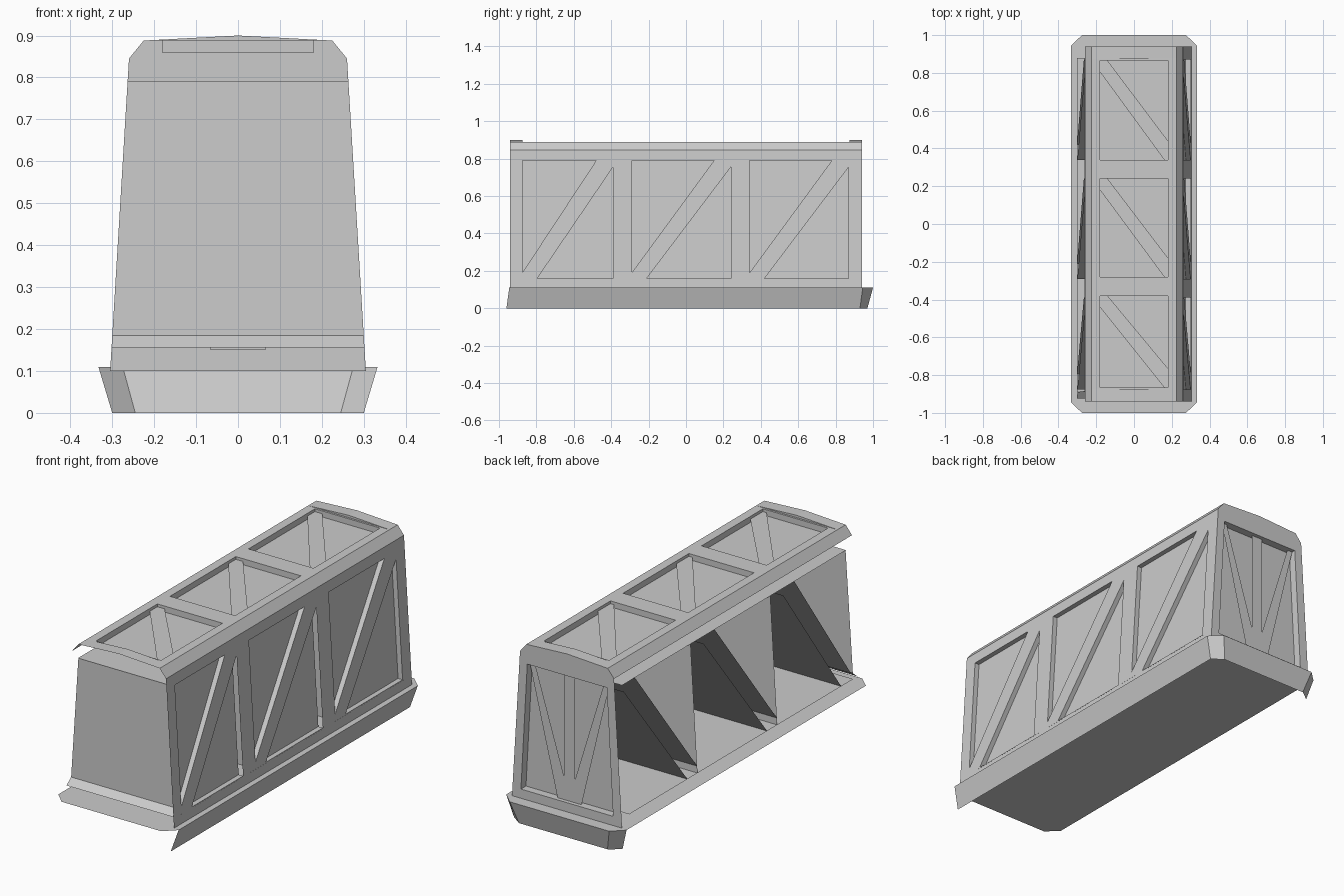
import bpy, bmesh
from mathutils import Vector

if "Cube" in bpy.data.objects:
    bpy.data.objects.remove(bpy.data.objects["Cube"])

CORE = Vector((0, 0, 0.45))


def orient(face, target, toward=False):
    face.normal_update()
    d = face.normal.dot(Vector(target) - face.calc_center_median())
    if (d < 0) == toward:
        face.normal_flip()


def finish(name, bm):
    me = bpy.data.meshes.new(name)
    bm.to_mesh(me)
    bm.free()
    ob = bpy.data.objects.new(name, me)
    bpy.context.collection.objects.link(ob)
    return ob


def sheet(name, polys, core=CORE):
    """Flat faces turned away from a core point."""
    bm = bmesh.new()
    for p in polys:
        orient(bm.faces.new([bm.verts.new(c) for c in p]), core)
    bmesh.ops.remove_doubles(bm, verts=bm.verts, dist=1e-5)
    return finish(name, bm)


def recessed_wall(name, outline, holes, place, depth, skip=()):
    """Frame with cut-outs, each closed by a panel set back by depth."""
    bm = bmesh.new()
    edges, rims = [], []
    for loop in [outline] + holes:
        vs = [bm.verts.new(place(u, v, 0)) for u, v in loop]
        edges += [bm.edges.new((a, b)) for a, b in zip(vs, vs[1:] + vs[:1])]
        rims.append(vs)
    a, b, c = (Vector(place(*p, 0)) for p in ((0, 0.2), (0.1, 0.2), (0, 0.3)))
    bmesh.ops.triangle_fill(bm, use_beauty=True, use_dissolve=False,
                            edges=edges, normal=(b - a).cross(c - a))
    for f in bm.faces:
        orient(f, CORE)
    for loop, rim in zip(holes, rims[1:]):
        inner = [bm.verts.new(place(u, v, depth)) for u, v in loop]
        mid = sum((v.co for v in inner), Vector()) / len(inner)
        n = len(inner)
        for i in range(n):
            j = (i + 1) % n
            if loop[i][0] == loop[j][0] and loop[i][0] in skip:
                continue
            orient(bm.faces.new((rim[i], rim[j], inner[j], inner[i])), mid, True)
        orient(bm.faces.new(inner), CORE)
    return finish(name, bm)


def side_x(z):
    return 0.26 + (0.845 - z) * 0.0604


def ring(x, y, cx, cy, z):
    q = [(x, -cy), (x, cy), (cx, y), (-cx, y), (-x, cy), (-x, -cy), (-cx, -y), (cx, -y)]
    return [(a, b, z) for a, b in q]


# base flange, open below, with a skirt on the right and back
lo = ring(0.30, 0.97, 0.245, 0.93, 0)
hi = ring(0.333, 1.0, 0.275, 0.945, 0.11)
lo[0] = (0.30, -0.96, 0)
sheet("base_flange", [hi], (0, 0, 0))
sheet("base_skirt", [(lo[i], lo[i + 1], hi[i + 1], hi[i]) for i in range(4)])

# inner floor and ceiling plates
for name, z, x in (("inner_floor", 0.156, 0.302), ("inner_ceiling", 0.79, 0.262)):
    sheet(name, [[(-x, -0.89, z), (x, -0.89, z), (x, 0.88, z), (-x, 0.88, z)]], (0, 0, 0))

# right wall with a diagonal brace in each of three bays
bays = [(-0.875, -0.39), (-0.29, 0.24), (0.34, 0.87)]
side_holes = []
for a, b in bays:
    side_holes.append([(a, 0.19), (a, 0.79), (b - 0.09, 0.79)])
    side_holes.append([(a + 0.08, 0.16), (b, 0.16), (b, 0.755)])
recessed_wall("right_wall", [(-0.94, 0.10), (0.94, 0.10), (0.94, 0.845), (-0.94, 0.845)],
              side_holes, lambda u, v, d: (side_x(v) - d, u, v), 0.025, (-0.39, 0.24))

# left side is open: cross partitions and sloping braces run through the body
for i, (a, b) in enumerate(bays):
    def across(p, q):
        return [(-side_x(p[1]), *p), (side_x(p[1]) - 0.025, *p),
                (side_x(q[1]) - 0.025, *q), (-side_x(q[1]), *q)]
    if i:
        sheet(f"partition_{i}", [across((a, 0.156), (a, 0.79))], (0, a - 1, 0.5))
    sheet(f"upper_brace_{i + 1}", [across((a, 0.19), (b - 0.09, 0.79))], (0, a, 5))
    sheet(f"lower_brace_{i + 1}", [across((a + 0.08, 0.156), (b, 0.755))], (0, a, 5))

# back wall: one recess holding V-shaped bars and a centre post
arch = [(0.26, 0.845), (0.225, 0.888), (0, 0.90), (-0.225, 0.888), (-0.26, 0.845)]
recessed_wall("back_wall", [(-0.305, 0.10), (0.305, 0.10)] + arch,
              [[(-0.255, 0.156), (0.255, 0.156), (0.22, 0.79), (-0.22, 0.79)]],
              lambda u, v, d: (u, 0.94 - d, v), 0.04)
bar = [(0.19, 0.79), (0.22, 0.79), (0.065, 0.15), (0, 0.15), (0, 0.27), (0.03, 0.27)]
post = [(-0.03, 0.27), (0.03, 0.27), (0.03, 0.79), (-0.03, 0.79)]
sheet("back_bars", [[(s * u, 0.92, v) for u, v in p]
                    for s, p in ((1, bar), (-1, bar), (1, post))])

# plain front panel, set back, with a sloping sill
rows = [(-0.925, 0.156), (-0.89, 0.185), (-0.885, 0.79)]
sheet("front_panel", [[(-side_x(p[1]), *p), (side_x(p[1]), *p),
                       (side_x(q[1]), *q), (-side_x(q[1]), *q)]
                      for p, q in zip(rows, rows[1:])])

# roof frame: three recesses, each crossed by a diagonal bar
roof_bays = [(-0.865, -0.38), (-0.28, 0.24), (0.34, 0.865)]
recessed_wall("roof_frame", [(-0.225, -0.875), (0.225, -0.875), (0.225, 0.875), (-0.225, 0.875)],
              [[(-0.18, a), (0.18, a), (0.18, b), (-0.18, b)] for a, b in roof_bays],
              lambda u, v, d: (u, v, 0.888 - d), 0.03)
for i, (a, b) in enumerate(roof_bays):
    sheet(f"roof_bar_{i + 1}", [[(x, y, 0.874) for x, y in (
        (-0.18, b - 0.06), (0.16, a), (0.18, a), (0.18, a + 0.10), (-0.14, b), (-0.18, b))]])

# arched roof ends and bevelled roof edges
for s, label in ((1, "back"), (-1, "front")):
    top = arch[1:4]
    polys = [[(a[0], s * 0.875, a[1]), (b[0], s * 0.875, b[1]),
              (b[0], s * 0.94, b[1]), (a[0], s * 0.94, a[1])] for a, b in zip(top, top[1:])]
    polys.append([(x, s * 0.875, z) for x, z in top])
    sheet(f"{label}_roof_end", polys)
for s, label in ((1, "right"), (-1, "left")):
    sheet(f"{label}_roof_edge", [[(s * 0.26, -0.94, 0.845), (s * 0.26, 0.94, 0.845),
                                  (s * 0.225, 0.94, 0.888), (s * 0.225, -0.94, 0.888)]])
